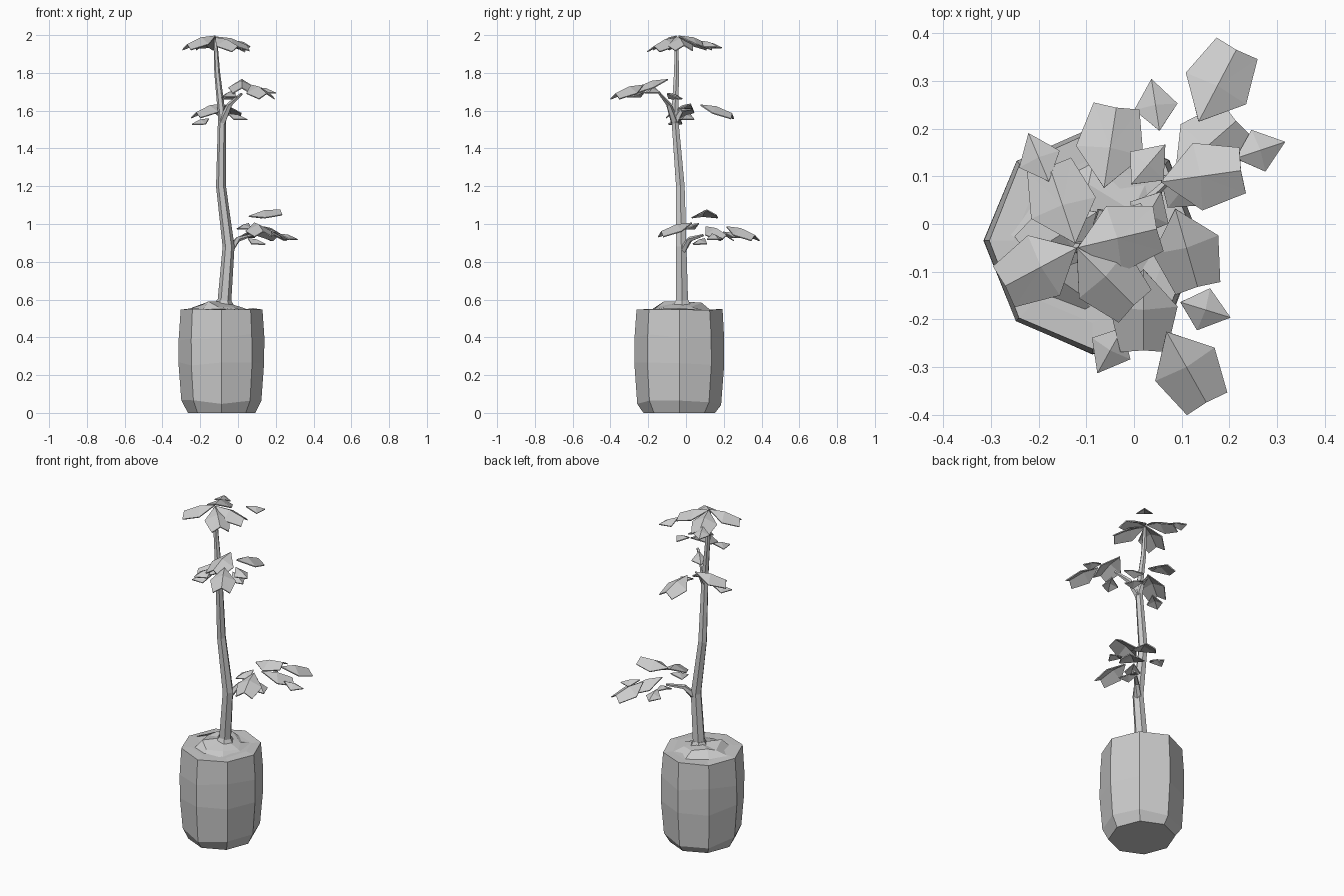
import bpy, bmesh, math, random
from mathutils import Vector

if "Cube" in bpy.data.objects:
    bpy.data.objects.remove(bpy.data.objects["Cube"])

random.seed(4)
UP = Vector((0, 0, 1))


def jitter(a):
    return random.uniform(-a, a)


def make(name, bm):
    bmesh.ops.recalc_face_normals(bm, faces=bm.faces)
    me = bpy.data.meshes.new(name)
    bm.to_mesh(me)
    bm.free()
    ob = bpy.data.objects.new(name, me)
    bpy.context.collection.objects.link(ob)
    return ob


def skin(name, rings):
    """Join equal-sized rings of points and cap both ends."""
    bm = bmesh.new()
    loops = [[bm.verts.new(p) for p in r] for r in rings]
    n = len(loops[0])
    for a, b in zip(loops, loops[1:]):
        for i in range(n):
            j = (i + 1) % n
            bm.faces.new((a[i], a[j], b[j], b[i]))
    bm.faces.new(loops[0])
    bm.faces.new(loops[-1])
    return make(name, bm)


def circle(n):
    return [(math.cos(math.tau * i / n), math.sin(math.tau * i / n)) for i in range(n)]


def tube(name, pts, r0, r1, sides):
    """Stem through points, tapering evenly from r0 to r1."""
    pts = [Vector(p) for p in pts]
    last = len(pts) - 1
    rings = []
    for k, p in enumerate(pts):
        d = (pts[min(k + 1, last)] - pts[max(k - 1, 0)]).normalized()
        u = d.orthogonal().normalized() if abs(d.z) < 0.5 else d.cross(Vector((0, 1, 0))).normalized()
        v = d.cross(u)
        r = r0 + (r1 - r0) * k / last
        rings.append([p + r * (u * c + v * s) for c, s in circle(sides)])
    skin(name, rings)


def leaf(name, centre, hub, length, small):
    """Folded leaf pointing away from its hub; it droops unless it sits high above the hub."""
    c = Vector(centre)
    rise = 0.2 if c.z > hub.z + 0.1 else -0.27
    d = c - hub
    d.z = 0
    d = d.normalized() * length
    d.z = length * rise
    side = UP.cross(d).normalized() * length * 0.42
    bm = bmesh.new()
    base, tip = bm.verts.new(c - d / 2), bm.verts.new(c + d / 2)
    mid = bm.verts.new(c + UP * length * 0.08)
    for s in (-1, 1):
        chain = [base, bm.verts.new(c - d * 0.04 + side * s - UP * length * 0.14)]
        if not small:
            chain.append(bm.verts.new(c + d * 0.52 + side * s * 0.68 - UP * length * 0.16))
        chain.append(tip)
        for p, q in zip(chain, chain[1:]):
            bm.faces.new((mid, p, q) if s > 0 else (mid, q, p))
    mod = make(name, bm).modifiers.new("thickness", 'SOLIDIFY')
    mod.thickness = 0.006


# Pot: slightly irregular eight-sided barrel with an open rim
pot = Vector((-0.087, -0.035, 0))
profile = ((0.18, 0), (0.212, 0.055), (0.227, 0.25), (0.227, 0.4), (0.217, 0.548), (0.165, 0.55))
skin("pot", [[pot + Vector((c * r, s * r * 1.05, z + (jitter(0.02) if 0 < z < 0.5 else 0))) * (1 + jitter(0.01))
              for c, s in circle(8)] for r, z in profile])

# Soil: uneven faceted mound
bm = bmesh.new()
bmesh.ops.create_cone(bm, cap_ends=True, cap_tris=True, segments=8,
                      radius1=0.18, radius2=0.1, depth=0.04)
for v in bm.verts:
    v.co += pot + Vector((jitter(0.02), jitter(0.02), 0.553 + jitter(0.018)))
make("soil", bm)

# Trunk with flared foot
trunk = [(-0.075, -0.02, 0.55), (-0.05, -0.025, 0.88), (-0.09, -0.03, 1.2),
         (-0.085, -0.06, 1.57), (-0.11, -0.05, 1.8), (-0.12, -0.05, 1.98)]
tube("trunk", trunk, 0.037, 0.01, 6)
tube("trunk_foot", [trunk[0], Vector(trunk[0]) + UP * 0.05], 0.065, 0.036, 6)

# Leaf clusters: trunk joint, hub, large leaf centres, small leaf centres
clusters = {
    "low": (1, (0.07, 0.09, 0.94),
            [(0.175, 0.29, 0.965), (0.15, 0.16, 0.965), (0.14, 0.1, 1.06), (0.11, -0.05, 0.985)],
            [(0.265, 0.155, 0.935), (0.045, 0.25, 0.945), (0.1, 0.07, 0.91), (0.03, 0.02, 0.99)]),
    "front": (3, (0.02, -0.14, 1.69),
              [(0.11, -0.3, 1.715), (0.02, -0.18, 1.745)],
              [(0.15, -0.18, 1.71), (-0.05, -0.265, 1.69), (-0.05, -0.06, 1.68)]),
    "back": (3, (-0.07, 0.03, 1.61),
             [(-0.05, 0.16, 1.61), (-0.15, -0.02, 1.615)],
             [(-0.2, -0.06, 1.545), (0.0, 0.0, 1.57)]),
    "top": (5, trunk[5],
            [(-0.035, -0.03, 1.97), (-0.195, -0.09, 1.975), (-0.15, 0.04, 1.975), (-0.06, -0.11, 1.965)],
            [(0.03, 0.125, 1.955), (-0.2, 0.14, 1.95)]),
}
for part, (joint, hub, large, small) in clusters.items():
    start, hub = Vector(trunk[joint]), Vector(hub)
    if part != "top":
        bend = start.lerp(hub, 0.4) + UP * 0.015
        tube(f"{part}_branch", [start - UP * 0.03, bend, hub], 0.022, 0.007, 5)
    for k, c in enumerate(large):
        leaf(f"{part}_large_leaf_{k}", c, hub, 0.17, False)
    for k, c in enumerate(small):
        leaf(f"{part}_small_leaf_{k}", c, hub, 0.11, True)
